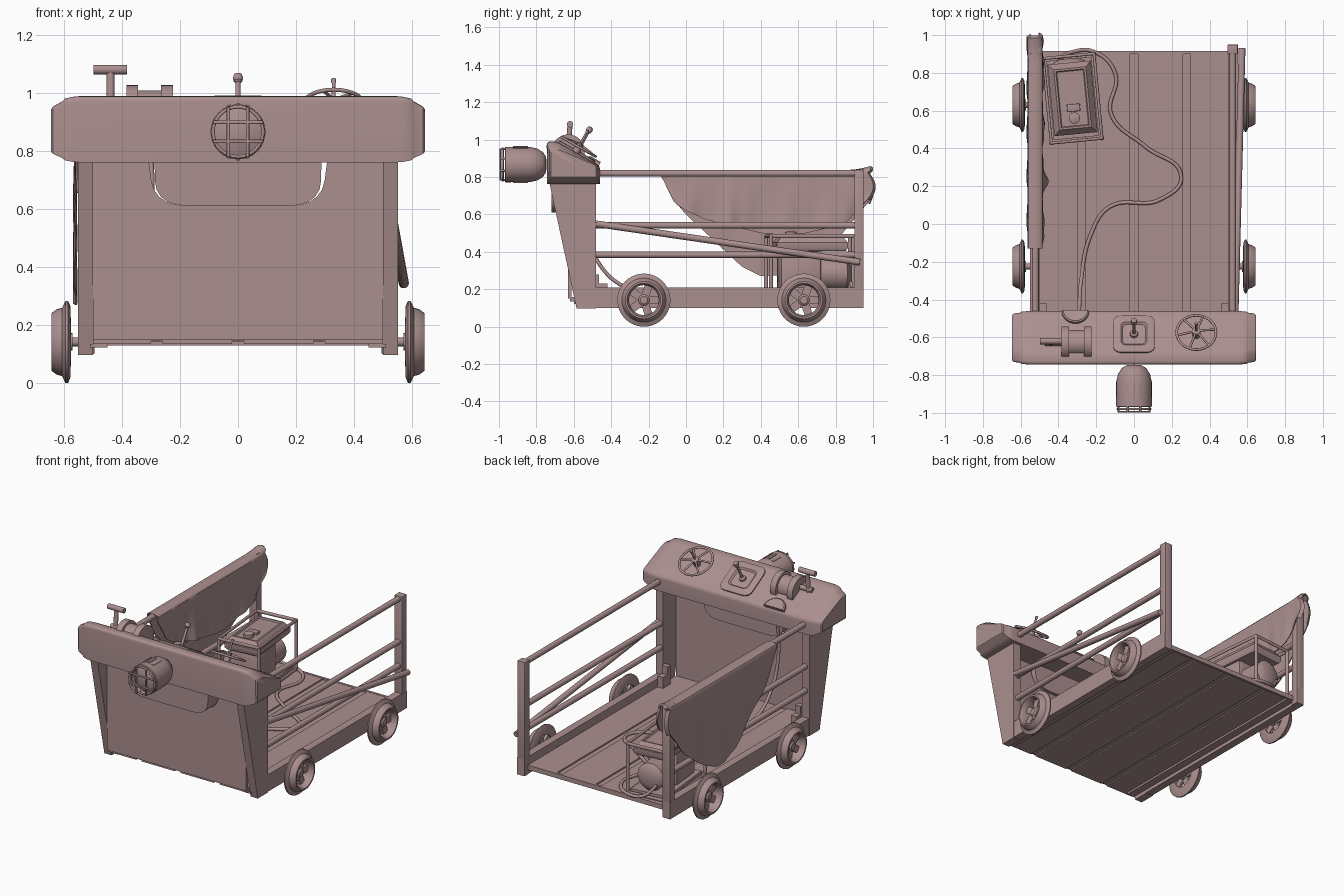
import bpy, bmesh, math
from math import sin, cos, pi, radians
from mathutils import Matrix, Vector

if "Cube" in bpy.data.objects:
    bpy.data.objects.remove(bpy.data.objects["Cube"])

I = Matrix()
T = Matrix.Translation

def R(a, ax):
    return Matrix.Rotation(radians(a), 4, ax)

def loft(name, rings, caps=True, wrap=False, m=I, close=True):
    """Skin a list of equal-length point rings."""
    bm = bmesh.new()
    vs = [[bm.verts.new(m @ Vector(p)) for p in r] for r in rings]
    n, k = len(vs[0]), len(vs)
    for i in range(k if wrap else k - 1):
        a, b = vs[i], vs[(i + 1) % k]
        for j in range(n if close else n - 1):
            bm.faces.new((a[j], a[(j + 1) % n], b[(j + 1) % n], b[j]))
    if caps and not wrap:
        bm.faces.new(vs[0][::-1])
        bm.faces.new(vs[-1])
    bmesh.ops.remove_doubles(bm, verts=bm.verts, dist=1e-5)
    bmesh.ops.recalc_face_normals(bm, faces=bm.faces)
    me = bpy.data.meshes.new(name)
    bm.to_mesh(me)
    bm.free()
    o = bpy.data.objects.new(name, me)
    bpy.context.collection.objects.link(o)
    return o

def bevel(o, w, seg=2):
    b = o.modifiers.new('bevel', 'BEVEL')
    b.width, b.segments = w, seg
    return o

def box(name, lo, hi, bev=0, m=I):
    (x0, y0, z0), (x1, y1, z1) = lo, hi
    o = loft(name, [[(x0, y0, z), (x1, y0, z), (x1, y1, z), (x0, y1, z)] for z in (z0, z1)], m=m)
    return bevel(o, bev) if bev else o

def lathe(name, prof, m=I, n=32, wrap=False):
    rings = [[(r * cos(2 * pi * j / n), r * sin(2 * pi * j / n), h) for j in range(n)] for r, h in prof]
    return loft(name, rings, caps=False, wrap=wrap, m=m)

def tube(name, pts, r, m=I, cyclic=False, smooth=False):
    cu = bpy.data.curves.new(name, 'CURVE')
    cu.dimensions, cu.bevel_depth, cu.bevel_resolution, cu.use_fill_caps = '3D', r, 5, True
    s = cu.splines.new('BEZIER' if smooth else 'POLY')
    arr = s.bezier_points if smooth else s.points
    arr.add(len(pts) - 1)
    for p, q in zip(arr, pts):
        v = m @ Vector(q)
        if smooth:
            p.co, p.handle_left_type, p.handle_right_type = v, 'AUTO', 'AUTO'
        else:
            p.co = (*v, 1)
    s.use_cyclic_u = cyclic
    o = bpy.data.objects.new(name, cu)
    bpy.context.collection.objects.link(o)
    return o

def rounded(pts, r, n=5):
    """Round the corners of a 2D polygon with quadratic arcs."""
    out = []
    for i, p in enumerate(pts):
        p = Vector(p)
        a, b = Vector(pts[i - 1]) - p, Vector(pts[(i + 1) % len(pts)]) - p
        a, b = p + a.normalized() * min(r, a.length * .48), p + b.normalized() * min(r, b.length * .48)
        for k in range(n + 1):
            t = k / n
            out.append(tuple(a * (1 - t) ** 2 + p * 2 * t * (1 - t) + b * t * t))
    return out

def lerp(tab, y):
    for (a, u), (b, v) in zip(tab, tab[1:]):
        if y <= b:
            return u + (v - u) * max(0, y - a) / (b - a)
    return tab[-1][1]

# deck planks and joint strips
for a, b in ((-.5, -.3), (-.26, -.02), (.02, .26), (.3, .5)):
    box('deck_plank', (a, -.62, .135), (b, .9, .158))
for x in (-.28, 0, .28):
    box('deck_joint', (x - .02, -.62, .143), (x + .02, .9, .149))
box('rear_edge', (-.5, .9, .13), (.5, .915, .16))

for s in (-1, 1):
    # frame beams, posts and rails
    box('side_beam', (s * .525 - .025, -.5, .1), (s * .525 + .025, .95, .21))
    box('deck_ledge', (s * .48 - .03, -.6, .122), (s * .48 + .03, .9, .135))
    box('rear_post', (s * .522 - .027, .9, .1), (s * .522 + .027, .95, .84), .004)
    prof = [(-.585, .097), (-.48, .097), (-.48, .79), (-.735, .79)]
    loft('front_post', [[(x, y, z) for y, z in prof] for x in (s * .5, s * .552)])
    box('corner_bracket', (s * .48 - .02, -.5, .157), (s * .48 + .02, -.42, .23))
    box('corner_upright', (s * .48 - .02, -.5, .157), (s * .48 + .02, -.465, .28))
    for z in (.82, .542, .385):
        tube('side_rail', [(s * .522, -.5, z), (s * .522, .93, z)], .018)
    # flanged wheels with five spokes
    for y in (-.225, .63):
        m = T((s * .577, y, .142)) @ R(90 * s, 'Y')
        lathe('wheel_rim', [(.08, 0), (.125, .002), (.142, .01), (.142, .018), (.118, .03), (.112, .05),
                            (.1, .066), (.09, .066), (.08, .045)], m, 40, True)
        lathe('wheel_hub', [(0, -.005), (.03, -.005), (.03, .03), (.02, .038), (0, .038)], m, 20)
        lathe('axle_stub', [(0, -.06), (.015, -.06), (.015, 0), (0, 0)], m, 14)
        for k in range(5):
            box('wheel_spoke', (.015, -.021, .008), (.085, .021, .028), m=m @ R(72 * k + 18, 'Z'))

# loose pole leaning on the right side
tube('loose_pole', [(.535, -.48, .55), (.572, .93, .345)], .018)

# front panel with a notch and the rounded housing inside it
notch = rounded([(.312, .8), (.288, .611), (-.288, .611), (-.312, .8)], .12)[6:18]
pan = [(-.5, .15), (.5, .15), (.5, .8), (.312, .8)] + notch + [(-.312, .8), (-.5, .8)]
loft('front_panel', [[(x, y, z) for x, z in pan] for y in (-.632, -.612)])
hous = [(.288, .8)] + rounded([(.288, .8), (.286, .611), (-.286, .611), (-.288, .8)], .12)[6:18] + [(-.288, .8)]
loft('dash_housing', [[(x, y, z) for x, z in hous] for y in (-.72, -.59)])

# console with tapered end caps
raw = [(-.742, .762), (-.745, .99), (-.69, .99), (-.46, .86), (-.46, .762)]
prof = raw[:1] + rounded(raw, .02, 4)[5:20] + raw[4:]
st = [(.55, 1, 1), (.575, .985, .98), (.598, .965, .93), (.606, .93, .86), (.638, .9, .72), (.645, .85, .64)]
st = [(-x, a, b) for x, a, b in st[::-1]] + st
console = loft('console', [[(x, -.6 + (p[0] + .6) * a, .865 + (p[1] - .865) * b) for p in prof] for x, a, b in st])

# headlamp with cage
m = T((0, -.745, .867)) @ R(90, 'X')
lathe('headlamp', [(0, 0), (.04, .003), (.065, .018), (.085, .05), (.094, .09), (.095, .22), (.089, .224),
                   (.084, .205), (.05, .218), (0, .224)], m)
tube('lamp_ring', [(.086 * cos(k * pi / 16), .086 * sin(k * pi / 16), .235) for k in range(32)], .006, m, True)
for d in (-.033, .033):
    e = .082
    bar = [(d, -e, .215), (d, -e, .249), (d, e, .249), (d, e, .215)]
    tube('lamp_bar', bar, .006, m)
    tube('lamp_bar', [(y, x, h) for x, y, h in bar], .006, m)
for a in (-90, 90):
    for k in (-20, 0, 20):
        box('lamp_vent', (.09, -.007, .1), (.098, .007, .18), m=m @ R(a + k, 'Z'))

# console controls sit on the sloped top
def on_top(x, y, up=0):
    return T((x, y, .99 - .565 * (y + .69))) @ R(-29.5, 'X') @ T((0, 0, up))

# steering wheel
m = on_top(.33, -.59, .032)
tube('steering_rim', [(.104 * cos(k * pi / 20), .104 * sin(k * pi / 20), 0) for k in range(40)], .007, m, True)
for k in range(6):
    tube('steering_spoke', [(0, 0, .015), (.05, 0, .01), (.104, 0, 0)], .006, m @ R(60 * k + 10, 'Z'))
lathe('steering_hub', [(0, -.04), (.02, -.04), (.022, .02), (.007, .025), (.006, .085), (.009, .09), (.009, .1), (0, .105)], m, 16)

# lever gate and lever
m = on_top(0, -.585)
def square(h, r, z):
    return [(x, y, z) for x, y in rounded([(-h, -h), (h, -h), (h, h), (-h, h)], r)]
loft('lever_gate', [square(.112, .05, -.01), square(.112, .05, .008), square(.106, .05, .012),
                    square(.07, .03, .012), square(.06, .025, .002)], m=m)
lathe('lever', [(0, 0), (.022, .002), (.02, .015), (.009, .02), (.008, .122), (.015, .128), (.018, .14), (.014, .153), (0, .158)], m, 16)

# winch drum with T-handle crank
m = T((-.385, -.63, .94)) @ R(90, 'Y')
lathe('winch_drum', [(0, 0), (.088, 0), (.088, .04), (.07, .04), (.07, .12), (.088, .12), (.088, .16), (0, .16)], m)
tube('crank_shaft', [(-.38, -.63, .965), (-.47, -.63, .965)], .016)
tube('crank_stem', [(-.44, -.63, .95), (-.44, -.62, 1.08)], .014)
tube('crank_grip', [(-.498, -.62, 1.082), (-.383, -.62, 1.082)], .017)

# half-round cable socket and cable to the generator
half = [(.072 * cos(pi + k * pi / 14), .072 * sin(pi + k * pi / 14)) for k in range(15)]
loft('cable_socket', [[(x * f, y * f, z) for x, y in half] for f, z in ((1, -.02), (1, .014), (.9, .02))], m=on_top(-.31, -.465))
tube('power_cable', [(-.4, .87, .25), (-.33, .91, .18), (-.22, .915, .167), (-.1, .8, .167), (-.12, .58, .167), (.06, .41, .167),
                     (.25, .25, .167), (.14, .13, .167), (-.13, .09, .167), (-.23, -.06, .167), (-.28, -.3, .2),
                     (-.29, -.46, .33), (-.295, -.53, .55), (-.3, -.51, .78)], .01, smooth=True)

# generator in a tube frame
g = T((-.325, .665, 0)) @ R(5.5, 'Z')
for z in (.17, .485):
    tube('generator_frame', [(x, y, z) for x, y in [(-.135, -.225), (.135, -.225), (.135, .225), (-.135, .225)]], .011, g, True)
for x in (-.135, .135):
    for y in (-.225, .225):
        tube('generator_leg', [(x, y, .157), (x, y, .485)], .011, g)
box('generator_base', (-.12, -.21, .165), (.12, .21, .19), m=g)
tank = [(.105, .18, .405), (.115, .19, .42), (.115, .19, .45), (.085, .16, .49), (.075, .15, .49), (.07, .145, .482)]
loft('generator_tank', [[(-a, -b, z), (a, -b, z), (a, b, z), (-a, b, z)] for a, b, z in tank], m=g)
lathe('tank_cap', [(0, .48), (.03, .48), (.03, .505), (.02, .51), (0, .51)], g @ T((0, -.105, 0)), 20)
box('tank_latch', (-.035, -.07, .48), (.035, -.03, .498), .004, g)
box('engine_block', (-.1, -.17, .19), (.1, .05, .405), .015, g)
gm = g @ T((0, .2, .285)) @ R(90, 'X')
lathe('alternator', [(0, -.012), (.05, -.012), (.075, 0), (.088, .01), (.088, .2), (0, .2)], gm, 28)

# tarp draped over the left rail
outer = [(-.13, .8), (-.06, .67), (0, .6), (.15, .46), (.3, .32), (.4, .27), (.5, .275), (.6, .32), (.71, .39), (.82, .48), (.97, .66)]
inner = [(-.13, .8), (-.06, .66), (0, .62), (.1, .575), (.4, .5), (.6, .49), (.85, .55), (.97, .68)]
cols = []
for i in range(67):
    y = -.13 + 1.1 * i / 66
    zi, zo = lerp(inner, y), lerp(outer, y)
    rise = .835 + .02 * max(0, (y - .85) / .12) ** 2
    col = []
    for k in range(11):
        t = 1 - k / 10
        fold = .007 * t * sin(y * 24 + 2 * t) + .003 * t * sin(y * 61) + .02 * t * math.exp(-((y - .22) / .04) ** 2)
        col.append((-.487 + fold + .004 * t, y + .03 * sin(pi * t) * max(0, y - .7) / .27, .822 + (zi - .822) * t))
    for k in range(1, 6):
        w = pi * k / 6
        col.append((-.525 + .038 * cos(w), y + .015 * max(0, y - .85) / .12, .822 + (rise - .822) * sin(w)))
    for k in range(13):
        t = k / 12
        fold = .005 * t * sin(y * 27 + t)
        col.append((-.562 - fold, y + .022 * sin(pi * t) * max(0, y - .7) / .27, .822 + (zo - .822) * t))
    cols.append(col)
# gather the cloth round the post at the back
cols.append([(-.525 + (x + .525) * .55, y + .012, z - .004) for x, y, z in cols[-1]])
tarp = loft('tarp', cols, caps=False, close=False)
sol = tarp.modifiers.new('thickness', 'SOLIDIFY')
sol.thickness, sol.offset = .006, 0

# tubes to mesh, smooth shading with sharp edges, one dull brown colour
bpy.ops.object.select_all(action='SELECT')
bpy.context.view_layer.objects.active = tarp
bpy.ops.object.convert(target='MESH')
bpy.ops.object.shade_smooth_by_angle(angle=radians(35))
brown = bpy.data.materials.new('dull_brown')
brown.diffuse_color = (.41, .275, .275, 1)
brown.use_nodes = True
brown.node_tree.nodes["Principled BSDF"].inputs["Base Color"].default_value = brown.diffuse_color
for o in bpy.context.scene.objects:
    o.data.materials.clear()
    o.data.materials.append(brown)
# console is softly shaded all round
bpy.ops.object.select_all(action='DESELECT')
console.select_set(True)
bpy.context.view_layer.objects.active = console
bpy.ops.object.shade_smooth_by_angle(angle=radians(100))
